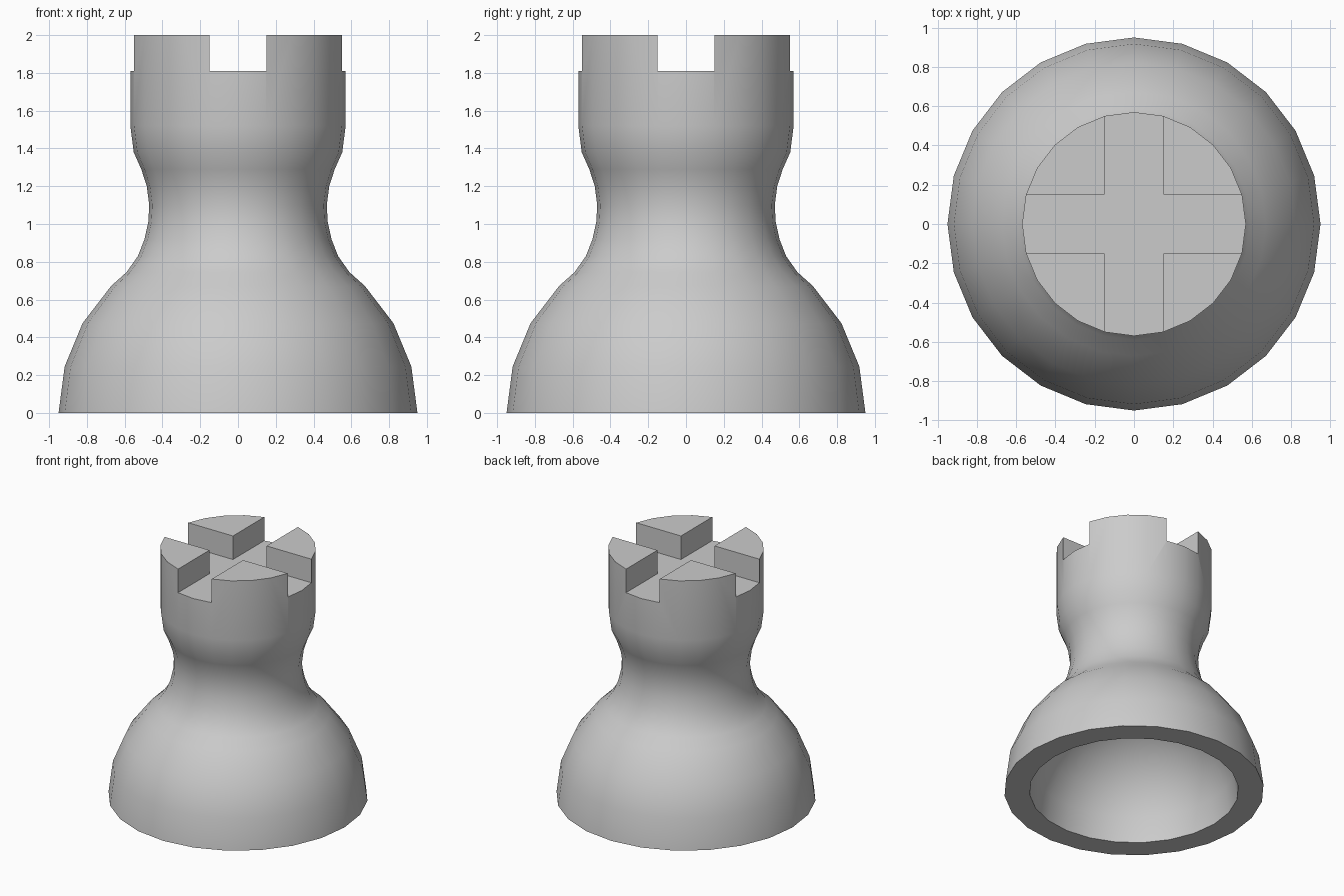
import bpy, bmesh, math
from mathutils import Matrix

if "Cube" in bpy.data.objects:
    bpy.data.objects.remove(bpy.data.objects["Cube"])

SIDES = 24
BASE_R, HOLLOW_R = 0.95, 0.765
TOP, SLOT_FLOOR, SLOT_WIDTH = 2.0, 1.81, 0.30

grey = bpy.data.materials.new("plain_grey")
grey.use_nodes = True
colour = (0.6, 0.6, 0.6, 1)
grey.diffuse_color = colour
grey.node_tree.nodes["Principled BSDF"].inputs["Base Color"].default_value = colour


def arc(radius, start, end):
    """Quarter-circle profile points in 15 degree steps."""
    return [(radius * math.cos(math.radians(a)), radius * math.sin(math.radians(a)))
            for a in range(start, end, 15)]


# Profile: hollow dome underneath, domed base, pinched neck, straight turret
hollow = [(0, HOLLOW_R)] + arc(HOLLOW_R, 0, 90)[::-1]
neck = [(0.59, 0.745), (0.53, 0.83), (0.495, 0.92), (0.475, 1.01), (0.47, 1.1),
        (0.483, 1.2), (0.512, 1.29), (0.552, 1.38)]
turret = [(0.57, 1.52), (0.57, TOP), (0, TOP)]
profile = hollow + arc(BASE_R, 0, 60) + neck + turret

bm = bmesh.new()
points = [bm.verts.new((r, 0, z)) for r, z in profile]
edges = [bm.edges.new(pair) for pair in zip(points, points[1:])]
bmesh.ops.spin(bm, geom=points + edges, cent=(0, 0, 0), axis=(0, 0, 1),
               angle=math.tau, steps=SIDES, use_merge=False)
bmesh.ops.remove_doubles(bm, verts=bm.verts, dist=0.0005)
# Single flat cap on the turret
cap = [f for f in bm.faces if all(v.co.z > TOP - 0.001 for v in f.verts)]
bmesh.ops.dissolve_faces(bm, faces=cap, use_verts=True)
bmesh.ops.recalc_face_normals(bm, faces=bm.faces)
mesh = bpy.data.meshes.new("tower")
bm.to_mesh(mesh)
bm.free()
mesh.materials.append(grey)
tower = bpy.data.objects.new("tower", mesh)
bpy.context.collection.objects.link(tower)
bpy.context.view_layer.objects.active = tower
tower.select_set(True)

# Crossed slots that leave four battlements
for name, size in (("slot_x", (3, SLOT_WIDTH, 1)), ("slot_y", (SLOT_WIDTH, 3, 1))):
    bm = bmesh.new()
    bmesh.ops.create_cube(bm, size=1, matrix=Matrix.Translation((0, 0, SLOT_FLOOR + 0.5))
                          @ Matrix.Diagonal((*size, 1)))
    cutter_mesh = bpy.data.meshes.new(name)
    bm.to_mesh(cutter_mesh)
    bm.free()
    cutter_mesh.materials.append(grey)
    cutter = bpy.data.objects.new(name, cutter_mesh)
    cutter.hide_render = True
    bpy.context.collection.objects.link(cutter)
    cut = tower.modifiers.new(name, "BOOLEAN")
    cut.operation = "DIFFERENCE"
    cut.solver = "EXACT"
    cut.object = cutter
    bpy.ops.object.modifier_apply(modifier=cut.name)
    bpy.data.objects.remove(cutter)

bpy.ops.object.shade_smooth_by_angle(angle=math.radians(35))
